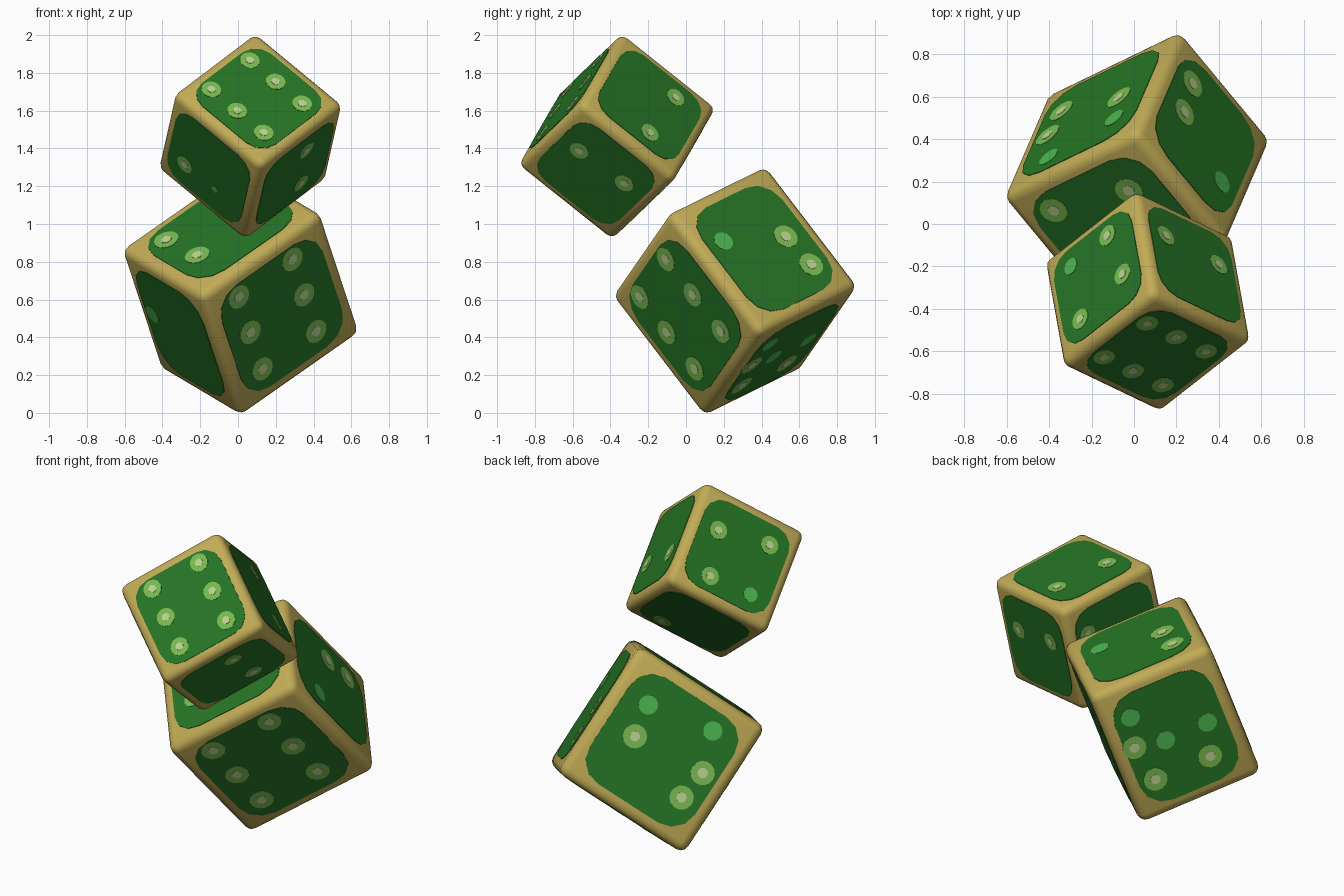
import bpy, bmesh, math
from mathutils import Vector, Matrix

if "Cube" in bpy.data.objects:
    bpy.data.objects.remove(bpy.data.objects["Cube"])


def material(name, rgb):
    """Flat colour from 0-255 sRGB values."""
    m = bpy.data.materials.new(name)
    lin = [((c / 255 + 0.055) / 1.055) ** 2.4 for c in rgb]
    m.diffuse_color = (*lin, 1)
    m.use_nodes = True
    m.node_tree.nodes["Principled BSDF"].inputs["Base Color"].default_value = m.diffuse_color
    return m


TAN = material("tan_frame", (194, 172, 86))
GREEN = material("dark_green_panel", (37, 116, 37))
RING = material("light_green_ring", (122, 187, 82))
PALE = material("pale_pip_centre", (190, 212, 145))
BRIGHT = material("bright_green_pip", (76, 183, 80))


def frame(a1, a2):
    """Right-handed orthonormal axes from two edge directions."""
    x = Vector(a1).normalized()
    y = Vector(a2)
    y = (y - x * y.dot(x)).normalized()
    return Matrix((x, y, x.cross(y))).transposed()


def finish(bm, name, mats, matrix):
    me = bpy.data.meshes.new(name)
    bmesh.ops.recalc_face_normals(bm, faces=bm.faces)
    bm.to_mesh(me)
    bm.free()
    for m in mats:
        me.materials.append(m)
    ob = bpy.data.objects.new(name, me)
    ob.matrix_world = matrix
    bpy.context.collection.objects.link(ob)
    return ob


def plate(bm, outline, k, s, low, high, mat):
    """Thin prism on the face whose normal is s * axis k."""
    i, j = [n for n in range(3) if n != k]
    rings = []
    for level in (low, high):
        ring = []
        for p, q in outline:
            co = [0, 0, 0]
            co[i], co[j], co[k] = p, q, s * level
            ring.append(bm.verts.new(co))
        rings.append(ring)
    n = len(outline)
    faces = [bm.faces.new(rings[1])]
    for a in range(n):
        b = (a + 1) % n
        faces.append(bm.faces.new((rings[0][a], rings[0][b], rings[1][b], rings[1][a])))
    faces.append(bm.faces.new(rings[0][::-1]))
    for f in faces:
        f.material_index = mat


def clipped_rect(hx, hy, r, seg=3):
    """Rectangle with broad, slightly rounded corner cuts."""
    pts = []
    for c, (sx, sy) in enumerate(((1, 1), (-1, 1), (-1, -1), (1, -1))):
        for t in range(seg + 1):
            a = math.pi / 2 * (c + t / seg)
            pts.append((sx * (hx - r) + r * math.cos(a), sy * (hy - r) + r * math.sin(a)))
    return pts


def disc(x, y, r, n=14):
    return [(x + r * math.cos(2 * math.pi * t / n), y + r * math.sin(2 * math.pi * t / n))
            for t in range(n)]


def die(name, centre, axes, size, bevel, margin, cut, pip, pips):
    matrix = Matrix.Translation(centre) @ axes.to_4x4()
    half = [d / 2 for d in size]
    # rounded tan body
    bm = bmesh.new()
    bmesh.ops.create_cube(bm, size=1)
    bmesh.ops.scale(bm, vec=size, verts=bm.verts)
    bmesh.ops.bevel(bm, geom=bm.edges[:], offset=bevel, segments=3, profile=0.5,
                    affect='EDGES')
    body = finish(bm, name + "_body", [TAN], matrix)
    bpy.context.view_layer.objects.active = body
    body.select_set(True)
    bpy.ops.object.shade_smooth_by_angle(angle=math.radians(35))
    body.select_set(False)
    # green panels and pips
    panels, spots = bmesh.new(), bmesh.new()
    for (k, s), marks in pips.items():
        i, j = [n for n in range(3) if n != k]
        h = half[k]
        plate(panels, clipped_rect(half[i] - margin, half[j] - margin, cut),
              k, s, h - 0.003, h + 0.003, 0)
        for x, y, kind in marks:
            x, y = x * size[i] * 0.965, y * size[j] * 0.965
            if kind == "ring":
                plate(spots, disc(x, y, pip), k, s, h, h + 0.005, 0)
                plate(spots, disc(x, y, pip * 0.43, 10), k, s, h, h + 0.007, 1)
            else:
                plate(spots, disc(x, y, pip * (0.8 if kind == "plain" else 0.4)),
                      k, s, h, h + 0.005, 2)
    finish(panels, name + "_panels", [GREEN], matrix)
    finish(spots, name + "_pips", [RING, PALE, BRIGHT], matrix)


def marks(points, kind="ring"):
    return [(x, y, kind) for x, y in points]


# upper die
upper = {
    (2, -1): marks([(x, y) for x in (-0.33, -0.03, 0.28) for y in (-0.24, 0.24)]),
    (2, 1): marks([(0.31, -0.19)]),
    (0, -1): marks([(-0.17, 0.29), (-0.25, -0.14), (0.24, -0.24)])
             + marks([(0.24, 0.27)], "plain"),
    (0, 1): marks([(-0.09, -0.24), (-0.12, 0.23)]),
    (1, -1): marks([(-0.27, 0.16), (0.27, 0.12)]),
    (1, 1): marks([(-0.24, 0.18)]) + marks([(0.11, 0.18)], "dot"),
}
die("upper_die", (0.065, -0.365, 1.463), frame((0.46, -0.22, -0.38), (-0.45, -0.32, -0.30)),
    (0.65, 0.65, 0.65), 0.045, 0.055, 0.11, 0.053, upper)

# lower die
lower = {
    (0, 1): marks([(x, y) for x in (-0.20, 0.26) for y in (-0.34, -0.04, 0.27)]),
    (0, -1): marks([(-0.21, 0.02), (0.32, -0.02), (0.29, 0.20)])
             + marks([(-0.25, -0.21), (0.22, -0.30)], "plain"),
    (1, -1): marks([(-0.23, -0.01), (-0.26, 0.24)]) + marks([(0.27, -0.17)], "plain"),
    (1, 1): marks([(-0.33, -0.03)], "plain"),
    (2, -1): marks([(-0.27, 0.28), (0.09, 0.26), (-0.16, -0.22), (0.13, -0.22)]),
    (2, 1): marks([(0.28, 0.24), (-0.19, 0.24), (0.34, -0.04)])
            + marks([(0.28, -0.26), (-0.27, 0.0), (0.09, 0.0)], "plain"),
}
die("lower_die", (0.014, 0.26, 0.645), frame((0.41, -0.495, -0.243), (-0.625, -0.28, -0.42)),
    (0.73, 0.84, 0.84), 0.05, 0.07, 0.15, 0.068, lower)
